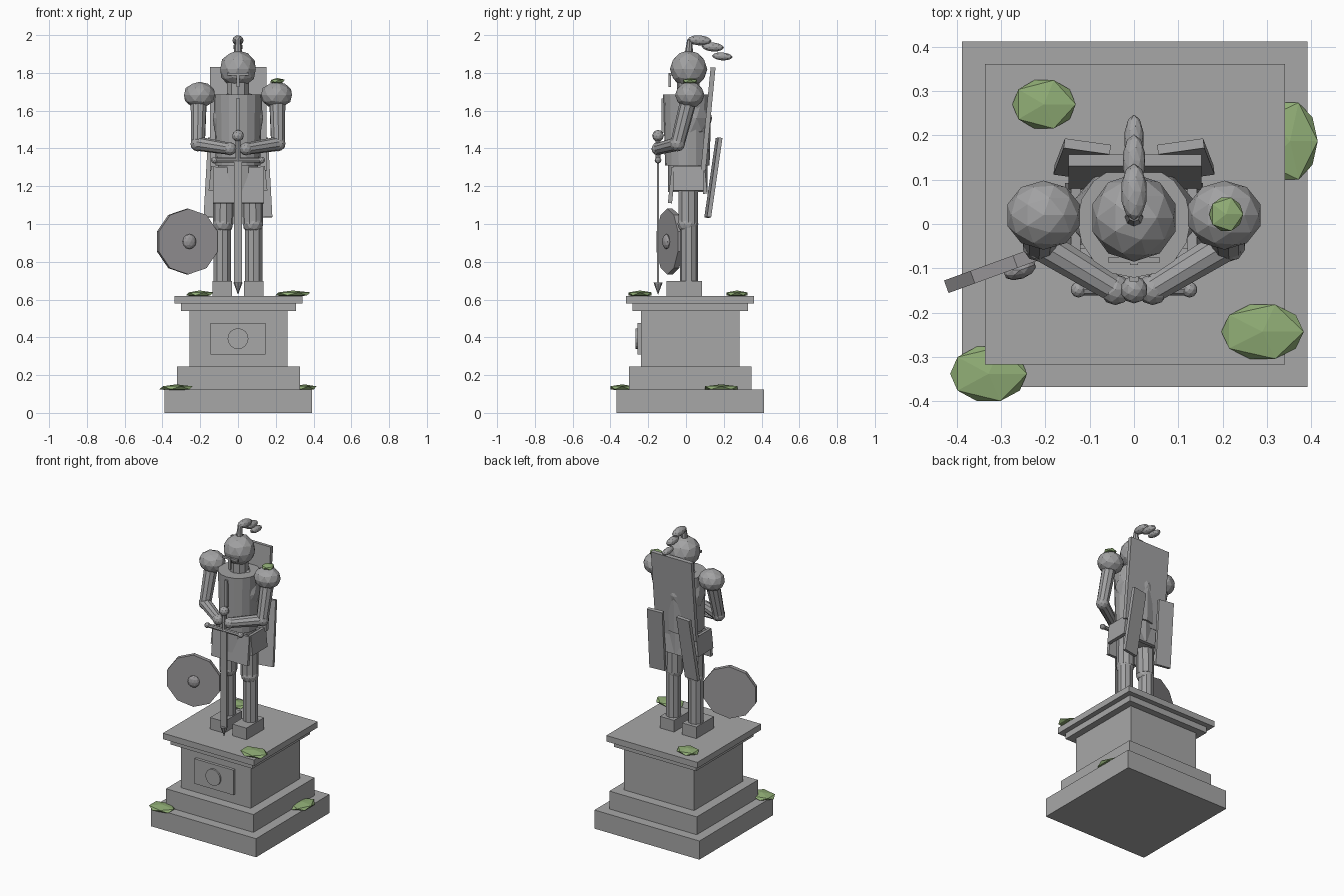
import bpy, math
from mathutils import Vector


def material(name, col):
    m = bpy.data.materials.new(name)
    m.diffuse_color = (*col, 1)
    return m


STONE = material("pedestal_stone", (0.39, 0.39, 0.39))
STATUE = material("statue_stone", (0.36, 0.36, 0.365))
SHIELD = material("shield_stone", (0.33, 0.32, 0.33))
MOSS = material("moss_green", (0.28, 0.42, 0.18))


def finish(name, mat):
    o = bpy.context.object
    o.name = name
    o.data.materials.append(mat)
    return o


def box(name, loc, size, mat=STATUE, rot=(0, 0, 0)):
    bpy.ops.mesh.primitive_cube_add(size=1, location=loc, rotation=[math.radians(a) for a in rot])
    bpy.context.object.scale = size
    return finish(name, mat)


def ball(name, loc, radii, mat=STATUE, sub=2, rot=(0, 0, 0)):
    bpy.ops.mesh.primitive_ico_sphere_add(subdivisions=sub, radius=1, location=loc,
                                          rotation=[math.radians(a) for a in rot])
    bpy.context.object.scale = radii
    return finish(name, mat)


def rod(name, a, b, r1, r2=None, sides=10, mat=STATUE):
    # tapered cylinder from point a to point b
    a, b = Vector(a), Vector(b)
    d = b - a
    bpy.ops.mesh.primitive_cone_add(vertices=sides, radius1=r1, radius2=r1 if r2 is None else r2,
                                    depth=d.length, location=(a + b) / 2,
                                    rotation=d.to_track_quat('Z', 'Y').to_euler())
    return finish(name, mat)


# Pedestal tiers: name, width, bottom, top
for name, w, z0, z1 in [("base_step", 0.78, 0, 0.125), ("second_step", 0.65, 0.125, 0.245),
                        ("pedestal_shaft", 0.52, 0.245, 0.54), ("cornice", 0.61, 0.54, 0.58),
                        ("top_slab", 0.677, 0.58, 0.62)]:
    box(name, (0.002, 0.022, (z0 + z1) / 2), (w, w, z1 - z0), STONE)
box("front_plaque", (0, -0.247, 0.393), (0.29, 0.02, 0.168), STONE)
rod("plaque_disc", (0, -0.25, 0.393), (0, -0.268, 0.393), 0.055, sides=16, mat=STONE)

# Legs and arms, mirrored
for side, s in (("left", -1), ("right", 1)):
    x = s * 0.083
    box(side + "_foot", (x, -0.01, 0.658), (0.105, 0.187, 0.08))
    rod(side + "_shin", (x, 0.015, 0.69), (x, 0.015, 1.0), 0.048)
    ball(side + "_knee", (s * 0.08, 0.01, 1.0), (0.056, 0.056, 0.052))
    rod(side + "_thigh", (s * 0.078, 0.012, 1.0), (s * 0.075, 0.012, 1.24), 0.055)
    ball(side + "_shoulder", (s * 0.204, 0.02, 1.683), (0.086, 0.078, 0.07))
    elbow = (s * 0.212, -0.045, 1.425)
    rod(side + "_upper_arm", (s * 0.208, 0.015, 1.66), elbow, 0.044, 0.038)
    ball(side + "_elbow", elbow, (0.041,) * 3)
    hand = (s * 0.042, -0.148, 1.398)
    rod(side + "_forearm", elbow, hand, 0.038, 0.032)
    ball(side + "_hand", hand, (0.035,) * 3)
    # Hip plates at the sides
    box(side + "_hip_plate", (s * 0.138, 0.012, 1.24), (0.022, 0.16, 0.13), rot=(0, -s * 6, 0))
    # Split lower cape
    box(side + "_cape_flap", (s * 0.117, 0.145, 1.245), (0.105, 0.022, 0.425),
        rot=(-8.5, -s * 2, s * 8))

# Torso
rod("breastplate", (0, 0.007, 1.31), (0, 0.007, 1.685), 0.118, 0.128, sides=16)
ball("chest", (0, 0.02, 1.56), (0.14, 0.118, 0.15))
rod("waist", (0, 0.01, 1.17), (0, 0.01, 1.33), 0.105, sides=12)
box("chest_ridge", (0, -0.122, 1.575), (0.02, 0.016, 0.18))
box("front_skirt_plate", (0.002, -0.075, 1.205), (0.27, 0.022, 0.19), rot=(-6, 0, 0))
box("back_skirt_plate", (0, 0.095, 1.23), (0.24, 0.022, 0.14), rot=(6, 0, 0))

# Cape
box("upper_cape", (0.002, 0.117, 1.555), (0.3, 0.026, 0.55), rot=(-5.5, 0, 0))

# Helmet and plume
rod("neck", (0, 0.012, 1.66), (0, 0.012, 1.76), 0.06)
ball("helmet", (0, 0.014, 1.82), (0.099, 0.099, 0.099))
box("visor_bar", (0, -0.081, 1.793), (0.114, 0.014, 0.014))
box("nose_guard", (0, -0.086, 1.762), (0.018, 0.012, 0.075))
rod("plume_stem", (0, 0.015, 1.9), (0, 0.02, 1.975), 0.022, 0.014, sides=8)
for i, (y, z, r) in enumerate([(0.072, 1.972, (0.03, 0.064, 0.027)),
                               (0.142, 1.937, (0.026, 0.06, 0.024)),
                               (0.192, 1.887, (0.022, 0.055, 0.021))]):
    ball(f"plume_tuft_{i + 1}", (0, y, z), r, rot=(-4, 0, 0))

# Sword held point down
Y = -0.148
ball("sword_pommel", (0, Y, 1.467), (0.031,) * 3)
rod("sword_grip", (0, Y, 1.33), (0, Y, 1.45), 0.014, sides=8)
rod("sword_guard", (-0.125, Y, 1.338), (0.125, Y, 1.338), 0.013, sides=8)
for s in (-1, 1):
    ball("guard_end", (s * 0.125, Y, 1.338), (0.018,) * 3)
box("sword_blade", (0, Y, 1.01), (0.044, 0.01, 0.65))
rod("sword_tip", (0, Y, 0.69), (0, Y, 0.625), 0.024, 0, sides=8)

# Round shield leaning beside the leg
c = Vector((-0.268, -0.085, 0.907))
bpy.ops.mesh.primitive_cylinder_add(vertices=10, radius=0.174, depth=0.03, location=c,
                                    rotation=(math.pi / 2, 0, math.radians(20)))
finish("round_shield", SHIELD)
ball("shield_boss", (-0.257, -0.104, 0.907), (0.038, 0.02, 0.04), SHIELD, rot=(0, 0, 20))

# Moss clumps
for i, (loc, r) in enumerate([((-0.203, 0.27, 0.63), (0.08, 0.064, 0.018)),
                              ((0.29, -0.243, 0.63), (0.104, 0.072, 0.018)),
                              ((-0.328, -0.338, 0.133), (0.097, 0.072, 0.018)),
                              ((0.352, 0.187, 0.133), (0.07, 0.102, 0.018)),
                              ((0.208, 0.022, 1.757), (0.043, 0.044, 0.016))]):
    ball(f"moss_{i + 1}", loc, r, MOSS, sub=1, rot=(0, 0, 0))
